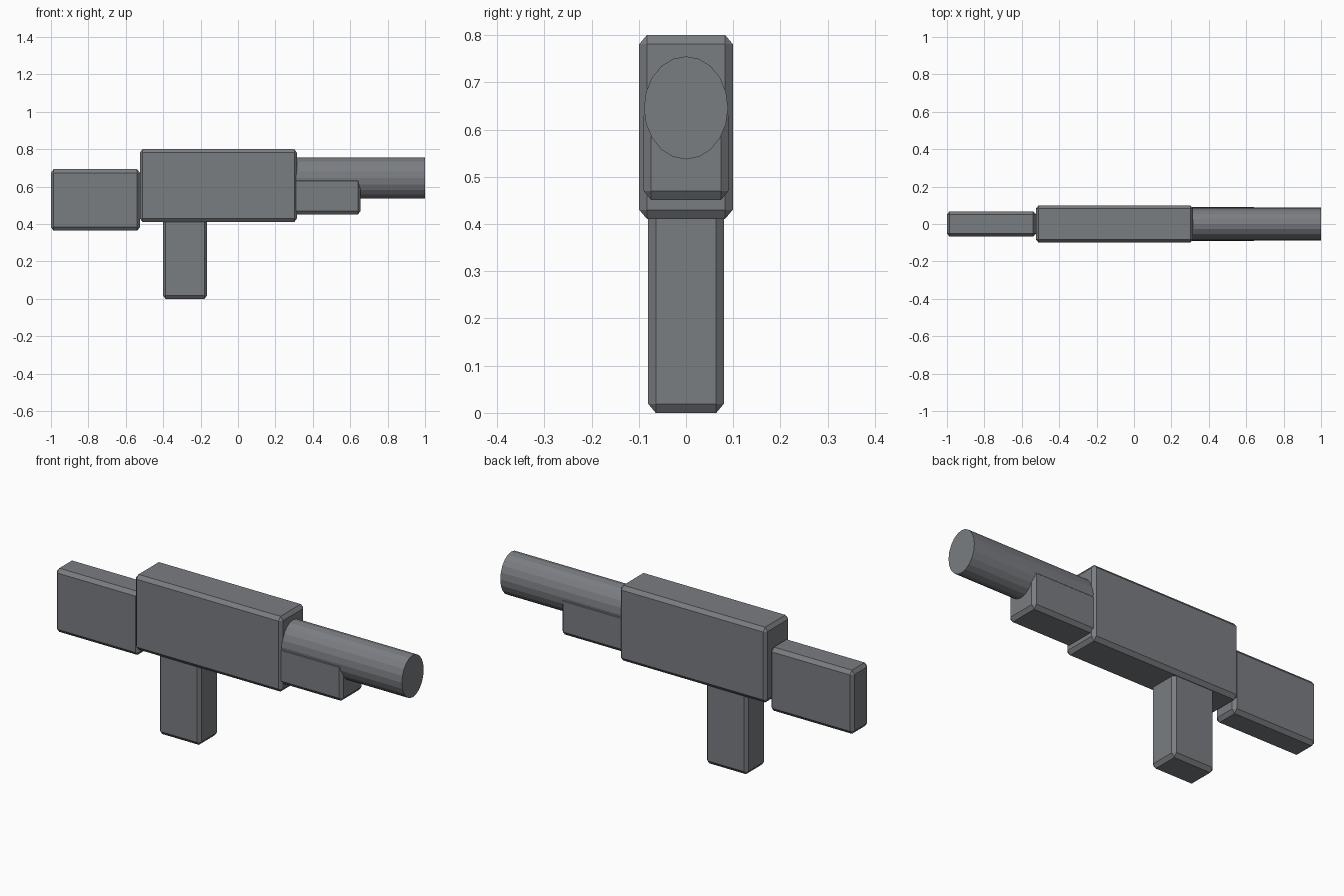
import bpy, bmesh, math
from mathutils import Matrix, Vector

if "Cube" in bpy.data.objects:
    bpy.data.objects.remove(bpy.data.objects["Cube"])

grey = bpy.data.materials.new("dark_grey")
grey.diffuse_color = (0.195, 0.205, 0.22, 1)
grey.use_nodes = True
grey.node_tree.nodes["Principled BSDF"].inputs["Base Color"].default_value = grey.diffuse_color

# Chamfer size along each axis
CHAMFER = Vector((0.014, 0.016, 0.019))


def finish(name, bm):
    bmesh.ops.recalc_face_normals(bm, faces=bm.faces)
    mesh = bpy.data.meshes.new(name)
    bm.to_mesh(mesh)
    bm.free()
    mesh.materials.append(grey)
    obj = bpy.data.objects.new(name, mesh)
    bpy.context.collection.objects.link(obj)
    return obj


def chamfered_box(name, x0, x1, half_y, z0, z1):
    """Box with a single flat chamfer; bevelled in units of CHAMFER, then scaled."""
    size = Vector((x1 - x0, 2 * half_y, z1 - z0))
    unit = [s / c for s, c in zip(size, CHAMFER)]
    bm = bmesh.new()
    bmesh.ops.create_cube(bm, size=1)
    bmesh.ops.scale(bm, vec=unit, verts=bm.verts)
    bmesh.ops.bevel(bm, geom=bm.edges[:], offset=1, offset_type='OFFSET',
                    segments=1, affect='EDGES')
    bmesh.ops.scale(bm, vec=CHAMFER, verts=bm.verts)
    bmesh.ops.translate(bm, vec=((x0 + x1) / 2, 0, (z0 + z1) / 2), verts=bm.verts)
    return finish(name, bm)


# Box parts: x range, half width, z range
chamfered_box("body", -0.525, 0.315, 0.099, 0.411, 0.80)
chamfered_box("stock", -1.0, -0.525, 0.068, 0.364, 0.693)
chamfered_box("grip", -0.402, -0.165, 0.08, 0.0, 0.45)
chamfered_box("fore_grip", 0.28, 0.655, 0.09, 0.451, 0.648)

# Oval barrel along x
bm = bmesh.new()
bmesh.ops.create_cone(bm, cap_ends=True, segments=20, radius1=1, radius2=1, depth=1)
bmesh.ops.rotate(bm, cent=(0, 0, 0), matrix=Matrix.Rotation(math.pi / 2, 3, 'Y'), verts=bm.verts)
bmesh.ops.scale(bm, vec=(0.73, 0.089, 0.109), verts=bm.verts)
bmesh.ops.translate(bm, vec=(0.635, 0, 0.646), verts=bm.verts)
finish("barrel", bm)
